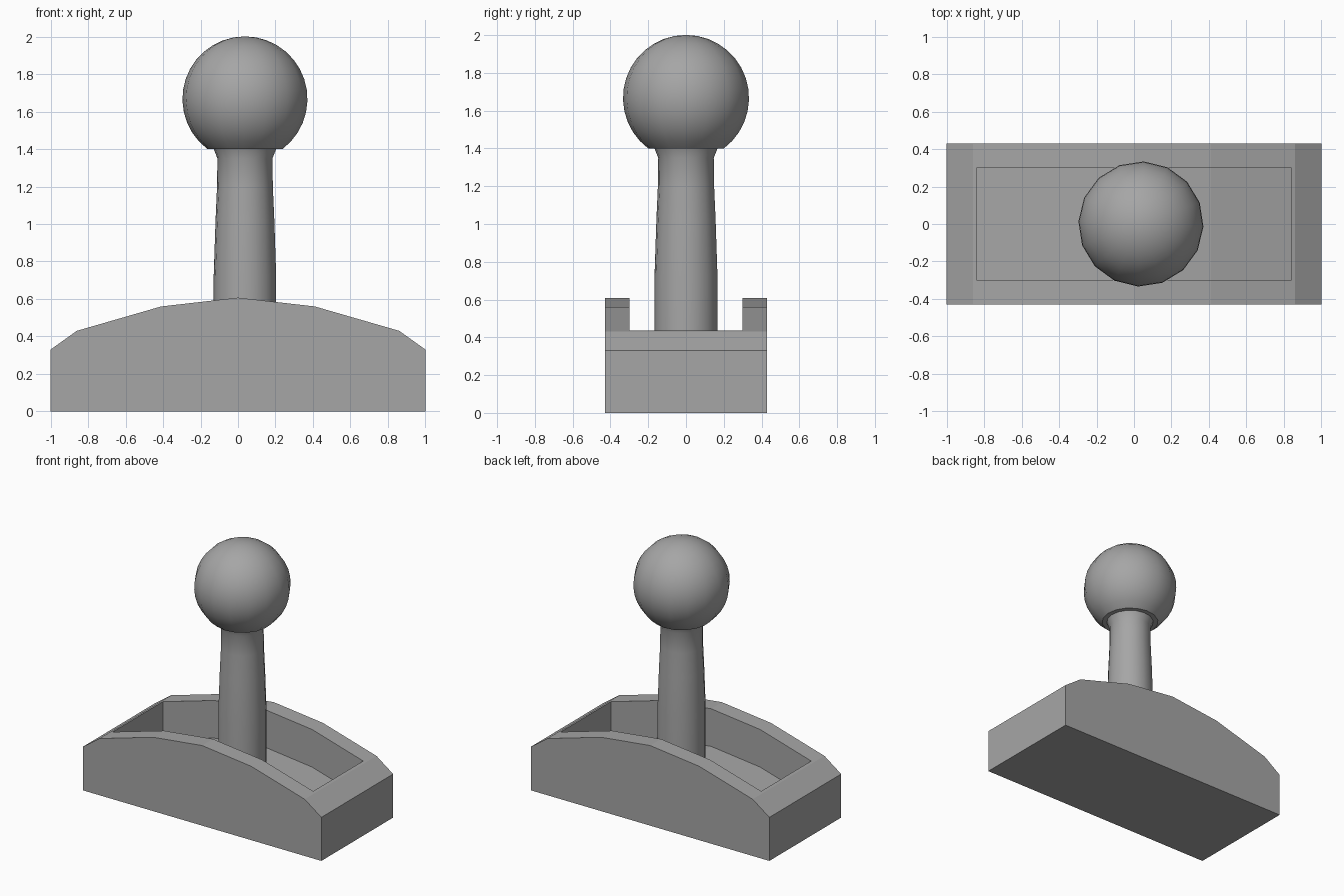
import bpy, bmesh, math

if "Cube" in bpy.data.objects:
    bpy.data.objects.remove(bpy.data.objects["Cube"], do_unlink=True)

grey = bpy.data.materials.new("mid grey")
grey.use_nodes = True
COLOUR = (0.38, 0.38, 0.38, 1)
grey.diffuse_color = COLOUR
grey.node_tree.nodes["Principled BSDF"].inputs["Base Color"].default_value = COLOUR


def add_object(name, bm):
    bmesh.ops.recalc_face_normals(bm, faces=bm.faces)
    mesh = bpy.data.meshes.new(name)
    bm.to_mesh(mesh)
    bm.free()
    obj = bpy.data.objects.new(name, mesh)
    bpy.context.collection.objects.link(obj)
    mesh.materials.append(grey)
    return obj


def extrude_outline(name, outline, half_depth):
    """Extrude an x-z outline along y, centred."""
    bm = bmesh.new()
    face = bm.faces.new([bm.verts.new((x, -half_depth, z)) for x, z in outline])
    new = bmesh.ops.extrude_face_region(bm, geom=[face])["geom"]
    verts = [g for g in new if isinstance(g, bmesh.types.BMVert)]
    bmesh.ops.translate(bm, verts=verts, vec=(0, 2 * half_depth, 0))
    return add_object(name, bm)


def lathe(name, profile, centre_x, sides, turn):
    """Spin an r-z profile around a vertical axis; r = 0 makes a pole."""
    bm = bmesh.new()
    rings = []
    for r, z in profile:
        if r < 1e-4:
            rings.append([bm.verts.new((centre_x, 0, z))] * sides)
            continue
        angles = [turn + math.tau * i / sides for i in range(sides)]
        rings.append([bm.verts.new((centre_x + r * math.cos(a), r * math.sin(a), z))
                      for a in angles])
    for low, high in zip(rings, rings[1:]):
        for i in range(sides):
            j = (i + 1) % sides
            bm.faces.new(list(dict.fromkeys((low[i], low[j], high[j], high[i]))))
    obj = add_object(name, bm)
    bpy.ops.object.select_all(action="DESELECT")
    obj.select_set(True)
    bpy.context.view_layer.objects.active = obj
    bpy.ops.object.shade_smooth_by_angle(angle=math.radians(40))
    return obj


# Arched base with a sunken tray whose floor follows the arch
half_arch = [(0.41, 0.56), (0.86, 0.43), (1, 0.33)]
arch = [(-x, z) for x, z in reversed(half_arch)] + [(0, 0.607)] + half_arch
base = extrude_outline("base", [(-1, 0)] + arch + [(1, 0)], 0.43)

TRAY_X, TRAY_Y, TRAY_DEPTH = 0.84, 0.30, 0.285
END_Z = 0.436 - TRAY_DEPTH
floor = [(x, z - TRAY_DEPTH) for x, z in arch if abs(x) < TRAY_X]
tray_outline = [(-TRAY_X, 1), (-TRAY_X, END_Z)] + floor + [(TRAY_X, END_Z), (TRAY_X, 1)]
cutter = extrude_outline("tray_cutter", tray_outline, TRAY_Y)
cutter.hide_render = True
cutter.hide_set(True)
cutter.display_type = "WIRE"
cut = base.modifiers.new("tray", "BOOLEAN")
cut.operation = "DIFFERENCE"
cut.solver = "EXACT"
cut.object = cutter

# Tapered stick with a flared collar
STICK_X, SIDES, TURN = 0.037, 16, math.radians(-2.5)
lathe("stick", [(0, 0.29), (0.167, 0.29), (0.167, 0.72), (0.157, 1.02), (0.149, 1.2),
                (0.147, 1.35), (0.167, 1.4), (0, 1.4)], STICK_X, SIDES, TURN)

# Ball knob, cut flat underneath
RADIUS, BALL_Z, STEPS = 0.334, 1.667, 14
start = -math.asin((BALL_Z - 1.4) / RADIUS)
ball = [(0, 1.4)]
for i in range(STEPS + 1):
    a = start + (math.pi / 2 - start) * i / STEPS
    ball.append((RADIUS * math.cos(a), BALL_Z + RADIUS * math.sin(a)))
lathe("ball_knob", ball, STICK_X, SIDES, TURN)
